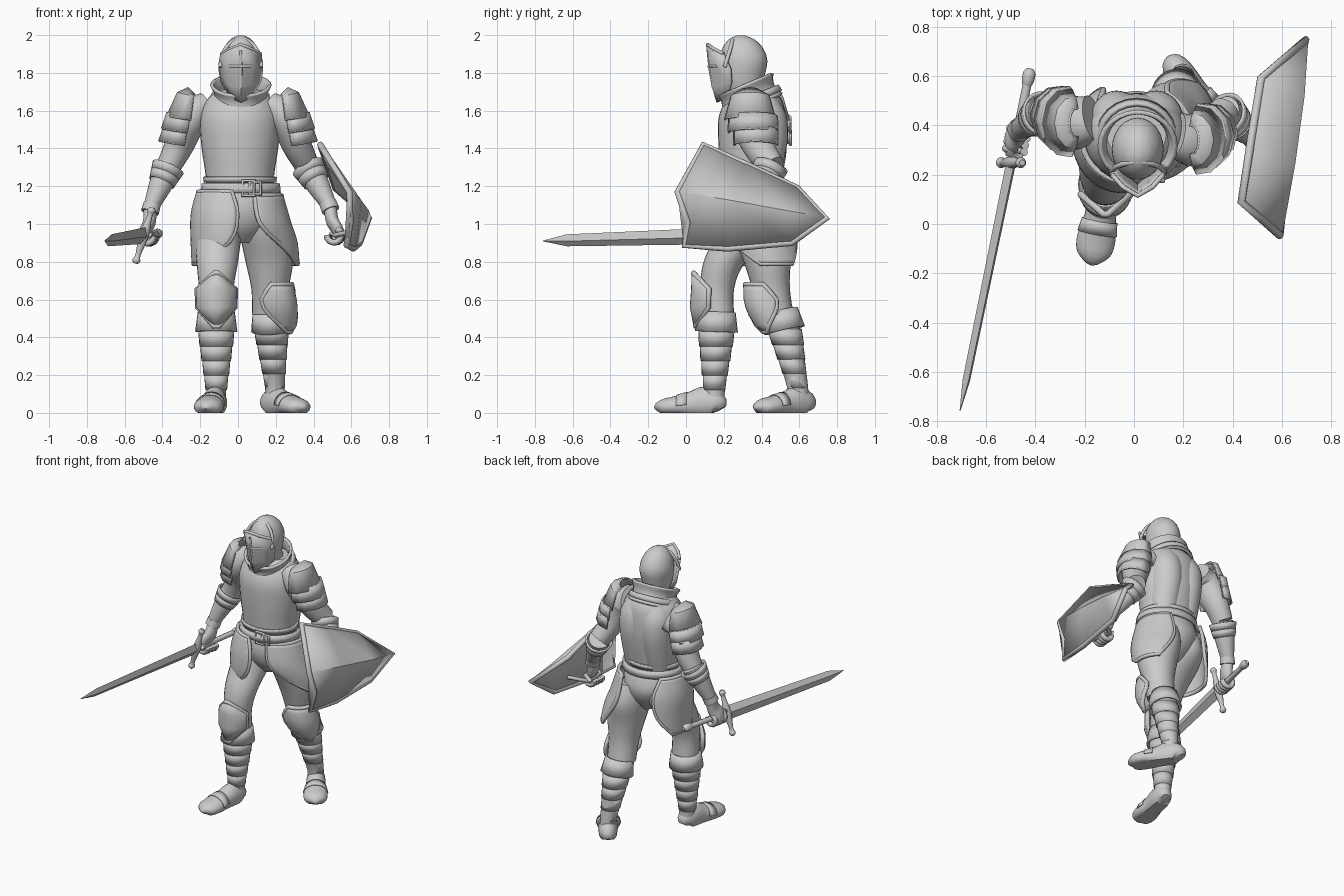
import bpy, bmesh, math
from mathutils import Vector as V

if "Cube" in bpy.data.objects:
    bpy.data.objects.remove(bpy.data.objects["Cube"])

steel = bpy.data.materials.new("plain grey")
steel.use_nodes = True
GREY = (0.6, 0.6, 0.6, 1)
steel.diffuse_color = GREY
steel.node_tree.nodes["Principled BSDF"].inputs["Base Color"].default_value = GREY


def curve(name, pts, r, closed=False):
    """Round bar that follows a list of points."""
    data = bpy.data.curves.new(name, "CURVE")
    data.dimensions = "3D"
    data.bevel_depth, data.bevel_resolution, data.use_fill_caps = r, 2, True
    line = data.splines.new("POLY")
    line.points.add(len(pts) - 1)
    for p, co in zip(line.points, pts):
        p.co = (*co, 1)
    line.use_cyclic_u = closed
    data.materials.append(steel)
    ob = bpy.data.objects.new(name, data)
    bpy.context.collection.objects.link(ob)
    return ob


def grid(name, rows, closed=False, caps=False, thick=0, rim=0, angle=40):
    """Skin rows of points, with optional thickness and raised rim."""
    bm = bmesh.new()
    vs = [[bm.verts.new(p) for p in row] for row in rows]
    n = len(rows[0])
    for a, b in zip(vs, vs[1:]):
        for i in range(n if closed else n - 1):
            j = (i + 1) % n
            bm.faces.new((a[i], a[j], b[j], b[i]))
    if caps:
        bm.faces.new(vs[0])
        bm.faces.new(vs[-1])
    bmesh.ops.remove_doubles(bm, verts=bm.verts[:], dist=0.0004)
    bmesh.ops.recalc_face_normals(bm, faces=bm.faces[:])
    me = bpy.data.meshes.new(name)
    bm.to_mesh(me)
    bm.free()
    me.materials.append(steel)
    ob = bpy.data.objects.new(name, me)
    bpy.context.collection.objects.link(ob)
    if thick:
        mod = ob.modifiers.new("thickness", "SOLIDIFY")
        mod.thickness, mod.offset = thick, 0
    if rim:
        edge = list(rows[0]) + [r[-1] for r in rows[1:]]
        edge += list(rows[-1])[-2::-1] + [r[0] for r in rows[-2:0:-1]]
        curve(name + "_rim", edge, rim, True)
    bpy.ops.object.select_all(action="DESELECT")
    ob.select_set(True)
    bpy.context.view_layer.objects.active = ob
    bpy.ops.object.shade_smooth_by_angle(angle=math.radians(angle))
    return ob


def refine(st, k):
    """Insert smooth in-between stations."""
    out = []
    for i in range(len(st) - 1):
        p0, p1, p2, p3 = (st[max(0, min(len(st) - 1, i + d))] for d in (-1, 0, 1, 2))
        for s in range(k):
            t = s / k
            out.append([b + t * (c - a) / 2 + t * t * (a - 2.5 * b + 2 * c - d / 2)
                        + t ** 3 * (3 * b - a - 3 * c + d) / 2
                        for a, b, c, d in zip(p0, p1, p2, p3)])
    return out + [list(st[-1])]


def tube(name, st, ref=(1, 0, 0), axis=None, n=24, k=4, floor=False, thick=0, rim=0):
    """Loft stations (x, y, z, radius, side radius, start angle, end angle)."""
    st = refine(st, k) if k > 1 else st
    arc = len(st[0]) > 5
    rows = []
    for i, s in enumerate(st):
        d = V(axis) if axis else V(st[min(i + 1, len(st) - 1)][:3]) - V(st[max(i - 1, 0)][:3])
        d.normalize()
        u = V(ref) - d * V(ref).dot(d)
        u.normalize()
        w = d.cross(u)
        a0, a1 = s[5:7] if arc else (0, 360)
        row = []
        for j in range(n + 1 if arc else n):
            a = math.radians(a0 + (a1 - a0) * j / n)
            p = V(s[:3]) + u * s[3] * math.cos(a) + w * s[4] * math.sin(a)
            if floor:
                p.z = max(p.z, 0)
            row.append(p)
        rows.append(row)
    return grid(name, rows, not arc, not arc and not thick, thick, rim)


UP = (0, 0, 1)
FRONT = (0, -1, 0)

# Torso with twin back plates, pelvis and belt
tube("breastplate", [(.01, .34, 1.18, .182, .15), (.01, .345, 1.26, .182, .16), (.01, .35, 1.42, .205, .178),
                     (.01, .35, 1.56, .21, .178), (.01, .36, 1.65, .18, .15), (.01, .36, 1.71, .12, .1)], axis=UP, n=32)
for name, x in (("right", -.07), ("left", .09)):
    tube(name + "_back_plate", [(x, .4, 1.2, .085, .085), (x, .41, 1.32, .098, .105), (x, .42, 1.46, .108, .12),
                                (x, .42, 1.58, .105, .11), (x * .9, .41, 1.67, .07, .07)], axis=UP)
tube("pelvis", [(.01, .35, 1.2, .18, .15), (.01, .36, 1.08, .19, .18), (.02, .36, .98, .15, .15),
                (.02, .36, .9, .05, .08)], axis=UP)
tube("waist_flange", [(.01, .345, 1.22, .186, .158), (.01, .345, 1.25, .19, .167)], axis=UP, k=1, thick=.012)
tube("belt", [(.015, .345, 1.165, .205, .18), (.015, .345, 1.215, .2, .172)], axis=UP, k=1, thick=.014)
for i, (x, h) in enumerate(((.055, .04), (.09, .032))):
    y = .17 + i * .005
    curve("buckle_%d" % i, [(x - .03, y, 1.19 - h), (x + .03, y, 1.19 - h),
                            (x + .03, y, 1.19 + h), (x - .03, y, 1.19 + h)], .009, True)
tube("right_tasset", [(-.02, .35, 1.17, .19, .18, 130, 266), (-.04, .35, 1.05, .2, .21, 115, 280),
                      (-.06, .35, .91, .18, .21, 120, 275), (-.08, .36, .79, .155, .19, 150, 225)],
     axis=UP, thick=.022, rim=.013)
tube("left_tasset", [(.04, .37, 1.15, .19, .18, -75, 60), (.06, .38, 1.01, .21, .2, -75, 68),
                     (.08, .41, .9, .225, .19, -52, 62), (.1, .44, .79, .215, .18, -14, 42)],
     axis=UP, thick=.022, rim=.013)

# Neck, collar and helmet
tube("neck", [(.015, .36, 1.6, .1, .1), (.015, .31, 1.76, .08, .09)], k=1)
tube("collar", [(.01, .35, 1.62, .165, .17), (.012, .335, 1.66, .135, .145), (.015, .325, 1.7, .135, .14),
                (.015, .315, 1.74, .155, .15)], axis=(0, -.42, 1), thick=.018)
tube("collar_band", [(.01, .35, 1.64, .16, .165), (.012, .34, 1.675, .15, .155)], axis=(0, -.42, 1), k=1, thick=.016)
tube("helmet_dome", [(.015, .31, 1.68, .07, .085), (.015, .3, 1.76, .092, .11), (.015, .305, 1.86, .105, .126),
                     (.015, .3, 1.93, .089, .108), (.015, .295, 1.975, .058, .07), (.015, .29, 1.995, .024, .03),
                     (.015, .29, 1.999, .004, .004)], axis=UP)
curve("helmet_brow", [(.015 + .108 * math.cos(a), .205 + .045 * math.sin(a), 1.83 + .15 * math.sin(a))
                      for a in [math.pi * i / 16 for i in range(17)]], .011)
side = [(.104, .2, 1.9), (.112, .235, 1.82), (.1, .24, 1.75), (.05, .22, 1.675)]
middle = [(0, .115, 1.95), (0, .13, 1.82), (0, .145, 1.73), (0, .17, 1.645)]
half = [(.06, .15, 1.925), (.06, .175, 1.82), (.055, .185, 1.735), (.027, .19, 1.66)]
rows = []
for s, h, m in zip(side, half, middle):
    pts = [(-s[0], *s[1:]), (-h[0], *h[1:]), m, h, s]
    rows.append([V((x + .015, y, z)) for x, y, z in pts])
grid("visor", rows, thick=.018, angle=20)
curve("visor_top_edge", rows[0], .01)
curve("visor_ridge", [V((.015, .117, 1.92)), V((.015, .127, 1.82)), V((.015, .145, 1.72))], .008)
curve("visor_eye_bar", [p + V((0, -.009, .015)) for p in rows[1][1:4]], .008)

# Arms, shoulder plates and gauntlets
def fist(side_name, grip, along):
    g = V(along).normalized()
    u = V((0, 0, 1)) - g * g.z
    u.normalize()
    w = g.cross(u)
    for i in range(4):
        c = V(grip) + g * (i - 1.5) * .028
        angles = [math.radians(20 + 28 * j) for j in range(10)]
        curve("%s_finger_%d" % (side_name, i), [c + (u * math.cos(a) + w * math.sin(a)) * .038 for a in angles], .0165)
    curve(side_name + "_thumb", [V(grip) + u * .05 + g * .02, V(grip) + g * .06 + u * .03 + w * .02,
                                 V(grip) + g * .065 - w * .03], .016)


ARMS = (("right", -1, .41, (-.465, .385, 1.08), (-.475, .34, .935), (-.2, -.98, 0)),
        ("left", 1, .34, (.488, .35, 1.09), (.512, .3, .94), (.1, 1, 0)))
for name, s, y, wrist, hand, along in ARMS:
    wr, hd = V(wrist), V(hand)
    elbow = V((s * .365, .45, 1.31))
    out = (s, 0, 0)
    tube(name + "_upper_arm", [(s * .17, y + .02, 1.61, .08, .1), (s * .25, y, 1.56, .09, .11),
                               (s * .31, y + .04, 1.42, .078, .085), (*elbow, .065, .07)], out)
    lames = [[(.235, 1.69, .04, .06), (.25, 1.675, .07, .1), (.27, 1.555, .104, .135)],
             [(.275, 1.57, .1, .128), (.29, 1.487, .112, .13)],
             [(.29, 1.5, .1, .115), (.305, 1.42, .112, .115)]]
    for i, lame in enumerate(lames):
        tube("%s_shoulder_plate_%d" % (name, i),
             [(s * x, y + .015 * i, z, a, b, -100, 100) for x, z, a, b in lame],
             out, n=6, k=1, thick=.014, rim=.006)
    # Elbow cuff, forearm and wrist cuff
    for i in range(2):
        c = elbow.lerp(wr, .04 + i * .17)
        e = elbow.lerp(wr, .22 + i * .17)
        tube("%s_elbow_band_%d" % (name, i), [(*c, .083 - i * .009, .088 - i * .009),
                                              (*e, .073 - i * .008, .075 - i * .008)], out, k=1, thick=.012)
    tube(name + "_forearm", [(*elbow, .068, .072), (*elbow.lerp(wr, .4), .064, .066),
                             (*wr, .038, .042)], out)
    tube(name + "_wrist_cuff", [(*elbow.lerp(wr, .9), .046, .048), (*wr.lerp(hd, .12), .048, .05)], out, k=1)
    tube(name + "_palm", [(*wr, .034, .038), (*wr.lerp(hd, .5), .034, .05), (*(hd + V((s * .02, 0, .02))), .03, .056),
                          (*(hd + V((s * .025, 0, -.03))), .022, .05)], out)
    fist(name, hand, along)

# Legs: thigh, shin, layered greave, foot and knee plate
def leg(name, thigh, knee, ankle, top_r, heel, toe, face):
    k, a = V(knee), V(ankle)
    tube(name + "_thigh", thigh, axis=UP)
    tube(name + "_shin", [(*k, .09, .09), (*k.lerp(a, .4), .08, .08), (*a, .052, .056),
                          (a.x, a.y, .05, .055, .06)], axis=UP)
    # Knee cuff flares downward over tapering bands
    tube(name + "_knee_cuff", [(*k, top_r - .008, top_r - .008), (*k.lerp(a, .26), top_r + .006, top_r + .008)],
         axis=(k - a) * -1, k=1, thick=.012)
    for i in range(4):
        t = .24 + i * .19
        r = top_r - .008 - i * .0105
        tube("%s_greave_band_%d" % (name, i), [(*k.lerp(a, t), r, r),
                                               (*k.lerp(a, t + .21), r - .007, r - .006)], axis=UP, k=1, thick=.008)
    h, t = V(heel), V(toe)
    prof = [(0, .03, .05), (.06, .055, .11), (.25, .062, .14), (.45, .064, .115), (.7, .078, .09),
            (.88, .072, .075), (.97, .045, .055), (1, .012, .03)]
    foot = []
    for f, wid, high in prof:
        p = h.lerp(t, f)
        foot.append((p.x, p.y, high * .4, high * .6, wid))
    tube(name + "_foot", foot, UP, floor=True, k=3)
    p, q = h.lerp(t, .5), h.lerp(t, .66)
    tube(name + "_foot_plate", [(p.x, p.y, .043, .067, .07, -90, 90), (q.x, q.y, .037, .059, .079, -90, 90)],
         UP, k=1, thick=.005)
    tube(name + "_knee_plate", face[1], face[0], UP, n=14, k=face[2], thick=.02, rim=.014)


leg("right", [(-.09, .36, 1.08, .11, .15), (-.105, .33, .96, .125, .165), (-.11, .205, .8, .11, .112),
              (-.115, .165, .66, .092, .09), (-.115, .17, .52, .09, .085)],
    (-.115, .165, .535), (-.115, .15, .13), .1, (-.108, .185, 0), (-.17, -.153, 0),
    (FRONT, [(-.115, .16, .74, .12, .1, -6, 6), (-.115, .165, .655, .128, .108, -70, 70),
             (-.115, .165, .56, .135, .106, -70, 70), (-.115, .15, .46, .1, .1, -8, 8)], 1))
leg("left", [(.11, .38, 1.08, .11, .15), (.14, .41, .95, .13, .165), (.165, .43, .8, .125, .125),
             (.17, .45, .66, .1, .1), (.17, .48, .52, .095, .09)],
    (.17, .5, .54), (.195, .59, .14), .095, (.155, .655, 0), (.345, .375, 0),
    ((.65, -.75, 0), [(.17, .43, .68, .12, .11, -40, 40), (.17, .45, .6, .145, .12, -66, 66),
                      (.18, .47, .52, .14, .115, -52, 52), (.19, .51, .43, .12, .1, -8, 8)], 2))

# Sword
pommel, tip = V((-.42, .63, .95)), V((-.705, -.757, .91))
at = lambda t: pommel.lerp(tip, t)
GUARD = V((.085, 0, .28))
tube("sword_blade", [(*at(f), a, b) for f, a, b in ((.27, .047, .021), (.91, .033, .016), (1, .002, .002))],
     GUARD, n=4, k=1)
curve("sword_grip", [at(.03), at(.28)], .018)
tube("sword_pommel", [(*at(f), r, r) for f, r in ((0, .012), (.012, .025), (.035, .025), (.05, .018))], GUARD, k=2)
mid = at(.275)
tube("sword_guard", [(*(mid + GUARD * f), r, r) for f, r in
                     ((-.53, .012), (-.47, .022), (-.36, .014), (0, .026), (.36, .014), (.47, .022), (.53, .012))], FRONT)

# Shield: upper edge, central ridge, lower edge
upper = [(.435, .09, 1.42), (.47, .31, 1.32), (.515, .59, 1.19), (.695, .745, 1.03)]
ridge = [(.59, -.045, 1.17), (.643, .25, 1.12), (.68, .52, 1.07), (.695, .745, 1.03)]
lower = [(.575, -.01, .885), (.61, .22, .87), (.645, .56, .9), (.695, .745, 1.03)]
grid("shield", [upper, ridge, lower], thick=.024, angle=15)
curve("shield_rim", upper + lower[2::-1] + [(.595, .01, 1.01), ridge[0]], .017, True)
curve("shield_handle", [(.6, .18, .96), (.512, .23, .94), (.512, .37, .94), (.63, .43, .96)], .013)
